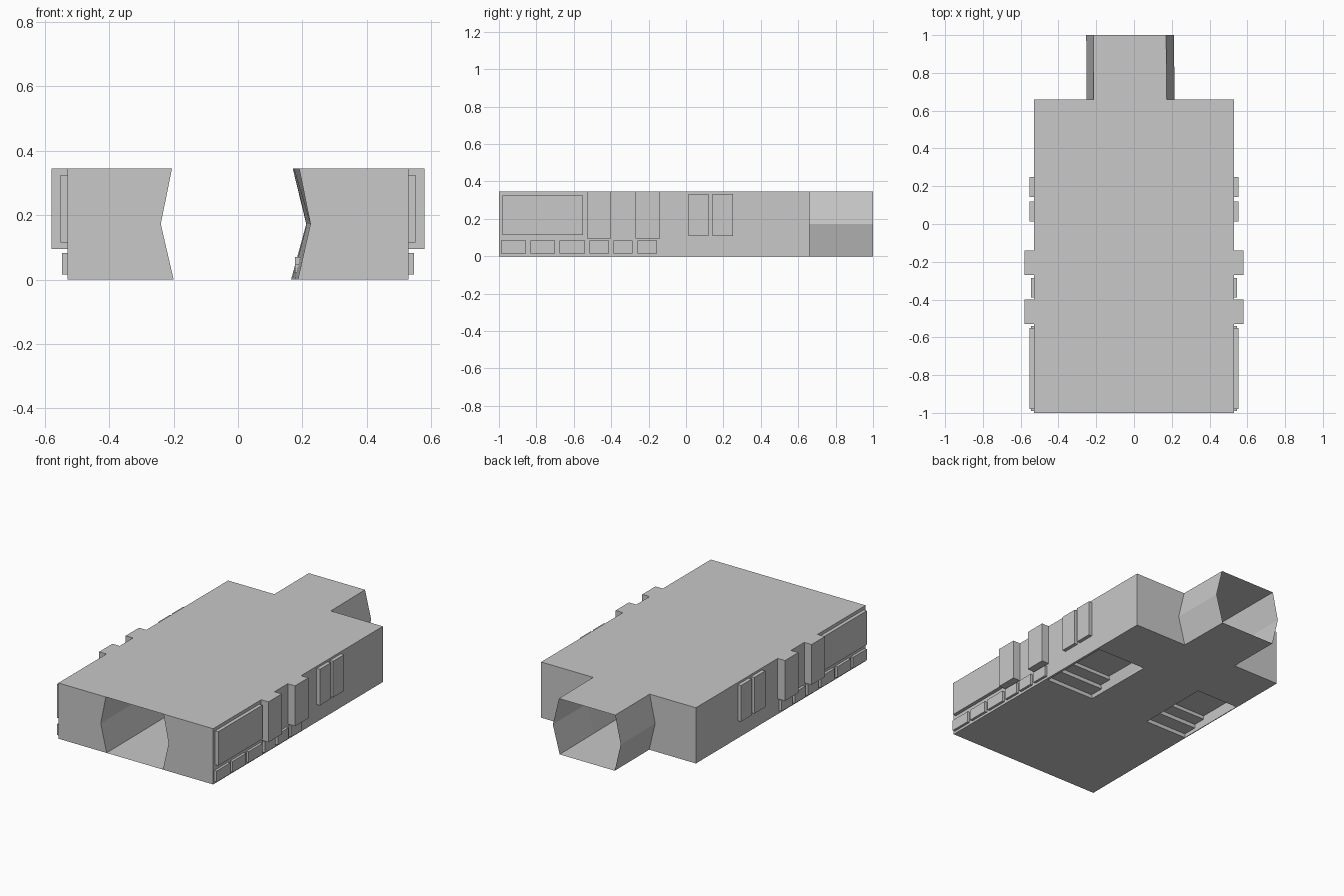
import bpy, bmesh
from mathutils import Vector

if "Cube" in bpy.data.objects:
    bpy.data.objects.remove(bpy.data.objects["Cube"])

H, W = 0.345, 0.53              # hull height and half width
Y0, Y1, Y2 = -1.0, 0.66, 1.0    # front, shoulder, tail

grey = bpy.data.materials.new("plain grey")
grey.diffuse_color = (0.58, 0.58, 0.58, 1)
grey.use_nodes = True
grey.node_tree.nodes["Principled BSDF"].inputs["Base Color"].default_value = grey.diffuse_color

# corridor wall x at bottom, middle, top: front end and tail end, per side
FRONT = {-1: (-0.20, -0.24, -0.205), 1: (0.186, 0.225, 0.19)}
TAIL = {-1: (-0.212, -0.253, -0.215), 1: (0.165, 0.212, 0.17)}
LEVELS = (0.0, H / 2, H)


def wall(side, y, k):
    t = (y - Y0) / (Y2 - Y0)
    x = FRONT[side][k] * (1 - t) + TAIL[side][k] * t
    return (x, y, LEVELS[k])


def face(bm, pts, normal):
    """Add a face turned towards the given direction."""
    f = bm.faces.new([bm.verts.new(p) for p in pts])
    f.normal_update()
    if f.normal.dot(Vector(normal)) < 0:
        f.normal_flip()


def finish(bm, name):
    bmesh.ops.remove_doubles(bm, verts=bm.verts, dist=1e-5)
    mesh = bpy.data.meshes.new(name)
    bm.to_mesh(mesh)
    bm.free()
    mesh.materials.append(grey)
    ob = bpy.data.objects.new(name, mesh)
    bpy.context.collection.objects.link(ob)
    return ob


# hull skin: roof, floor with stair openings, flanks, front and shoulder faces
STAIR_Y = (-0.165, 0.30)
STAIR_X = {1: (0.177, 0.515), -1: (-0.235, -0.525)}

bm = bmesh.new()
roof = [(-W, Y0, H), wall(-1, Y0, 2), wall(1, Y0, 2), (W, Y0, H), (W, Y1, H),
        wall(1, Y1, 2), wall(1, Y2, 2), wall(-1, Y2, 2), wall(-1, Y1, 2), (-W, Y1, H)]
face(bm, roof, (0, 0, 1))
for ya, yb in ((Y0, Y1), (Y1, Y2)):
    face(bm, [wall(-1, ya, 0), wall(1, ya, 0), wall(1, yb, 0), wall(-1, yb, 0)], (0, 0, -1))
for s in (-1, 1):
    face(bm, [(s * W, Y0, 0), (s * W, Y1, 0), (s * W, Y1, H), (s * W, Y0, H)], (s, 0, 0))
    for y, n in ((Y0, -1), (Y1, 1)):
        face(bm, [(s * W, y, 0), wall(s, y, 0), wall(s, y, 1), wall(s, y, 2), (s * W, y, H)],
             (0, n, 0))
    xi, xo = STAIR_X[s]
    outer = [wall(s, Y0, 0), (s * W, Y0, 0), (s * W, Y1, 0), wall(s, Y1, 0)]
    hole = [(xi, STAIR_Y[0], 0), (xo, STAIR_Y[0], 0), (xo, STAIR_Y[1], 0), (xi, STAIR_Y[1], 0)]
    for i in range(4):
        j = (i + 1) % 4
        face(bm, [outer[i], outer[j], hole[j], hole[i]], (0, 0, -1))
finish(bm, "hull_skin")

# corridor side walls, running through the hull and out as the tail tube
for name, ya, yb, out in (("corridor_walls", Y0, Y1, -1), ("tail_tube_walls", Y1, Y2, 1)):
    bm = bmesh.new()
    for s in (-1, 1):
        for k in (0, 1):
            face(bm, [wall(s, ya, k), wall(s, yb, k), wall(s, yb, k + 1), wall(s, ya, k + 1)],
                 (s * out, 0, 0))
    finish(bm, name)

# stepped recesses under the floor
a, d = STAIR_Y
steps = [(a, 0), (a, 0.024), (-0.075, 0.024), (-0.075, 0.048),
         (0.005, 0.048), (0.005, 0.07), (d, 0.07), (d, 0)]
for s, label in ((1, "right"), (-1, "left")):
    xi, xo = STAIR_X[s]
    bm = bmesh.new()
    for i in range(len(steps) - 1):
        (ya, za), (yb, zb) = steps[i], steps[i + 1]
        n = (0, 0, -1) if za == zb else (0, 1 if zb > za else -1, 0)
        face(bm, [(xi, ya, za), (xo, ya, za), (xo, yb, zb), (xi, yb, zb)], n)
    face(bm, [(xi, y, z) for y, z in steps], (s, 0, 0))
    face(bm, [(xo, y, z) for y, z in steps], (-s, 0, 0))
    finish(bm, label + "_stair_recess")

# flank boxes: name, list of y spans, z span, outer x
FLANK = [
    ("large_panel", [(-0.98, -0.55)], (0.115, 0.325), 0.552),
    ("buttress", [(-0.53, -0.40), (-0.27, -0.14)], (0.095, H), 0.58),
    ("tall_panel", [(0.013, 0.12), (0.143, 0.25)], (0.108, 0.332), 0.552),
    ("low_locker", [(-0.99, -0.855), (-0.832, -0.70), (-0.675, -0.54),
                    (-0.515, -0.412), (-0.388, -0.285), (-0.26, -0.155)], (0.015, 0.083), 0.546),
]
for name, spans, (za, zb), x in FLANK:
    for s, label in ((1, "right"), (-1, "left")):
        bm = bmesh.new()
        for ya, yb in spans:
            cube = bmesh.ops.create_cube(bm, size=1)["verts"]
            bmesh.ops.scale(bm, verts=cube, vec=(x - W + 0.005, yb - ya, zb - za))
            bmesh.ops.translate(bm, verts=cube,
                                vec=(s * (x + W - 0.005) / 2, (ya + yb) / 2, (za + zb) / 2))
        finish(bm, label + "_" + name)
